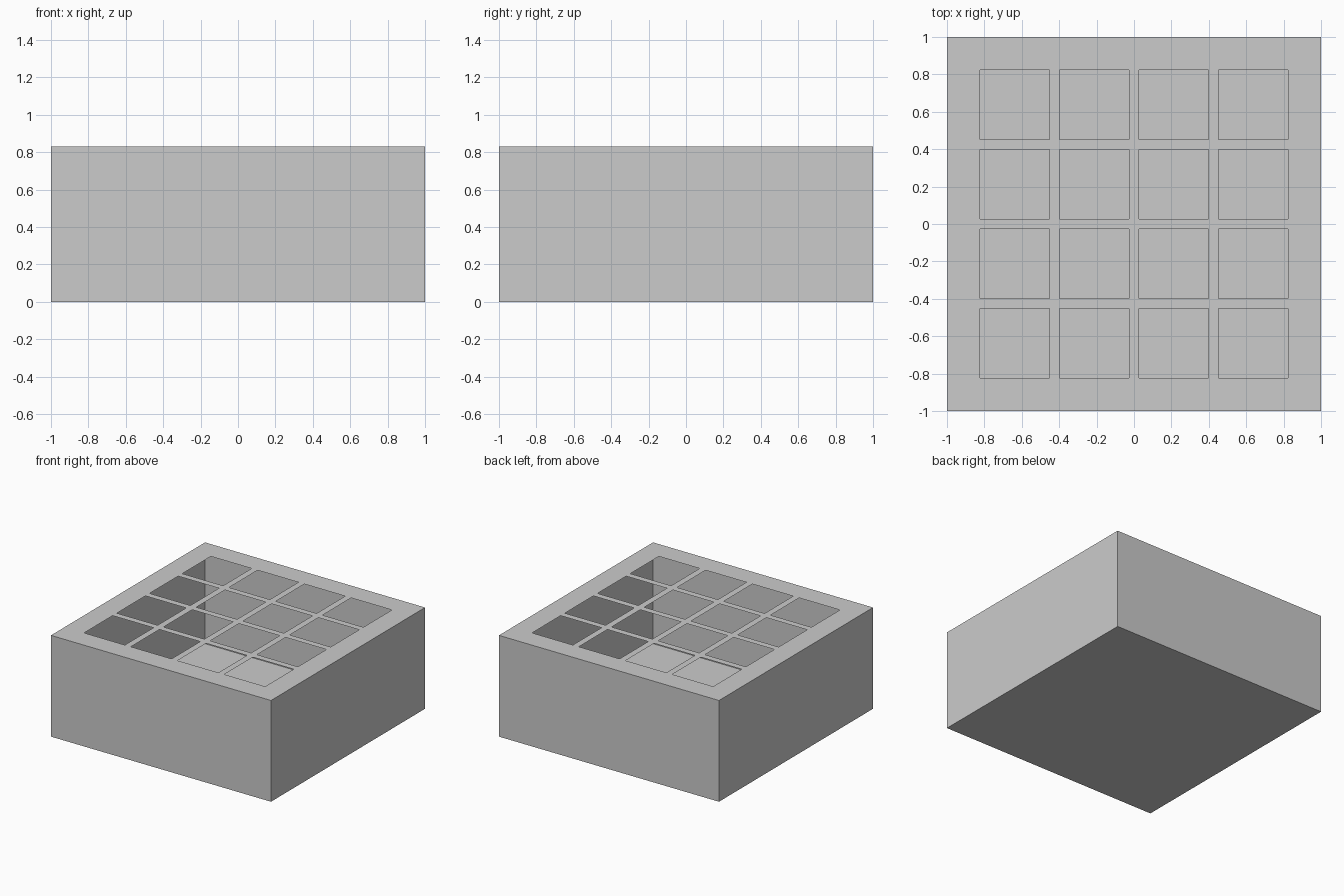
import bpy, bmesh

if "Cube" in bpy.data.objects:
    bpy.data.objects.remove(bpy.data.objects["Cube"])

HEIGHT = 0.832
PITCH = 0.425      # spacing of the openings
HALF = 0.1855      # half the width of one opening


def make_object(name, bm):
    mesh = bpy.data.meshes.new(name)
    bm.to_mesh(mesh)
    bm.free()
    obj = bpy.data.objects.new(name, mesh)
    bpy.context.collection.objects.link(obj)
    return obj


# Open-topped thin shell: floor and four walls
bm = bmesh.new()
bmesh.ops.create_cube(bm, size=2)
for v in bm.verts:
    v.co.z = HEIGHT if v.co.z > 0 else 0
bm.normal_update()
top = [f for f in bm.faces if f.normal.z > 0.5]
bmesh.ops.delete(bm, geom=top, context='FACES_ONLY')
make_object("box_shell", bm)

# Thin lid with a 4 x 4 grid of square openings
cuts = [-1.0]
for i in range(4):
    centre = (i - 1.5) * PITCH
    cuts += [centre - HALF, centre + HALF]
cuts.append(1.0)

bm = bmesh.new()
n = len(cuts)
grid = [[bm.verts.new((x, y, HEIGHT)) for y in cuts] for x in cuts]
for i in range(n - 1):
    for j in range(n - 1):
        if i % 2 and j % 2:
            continue  # opening
        bm.faces.new((grid[i][j], grid[i + 1][j],
                      grid[i + 1][j + 1], grid[i][j + 1]))
make_object("grid_lid", bm)
